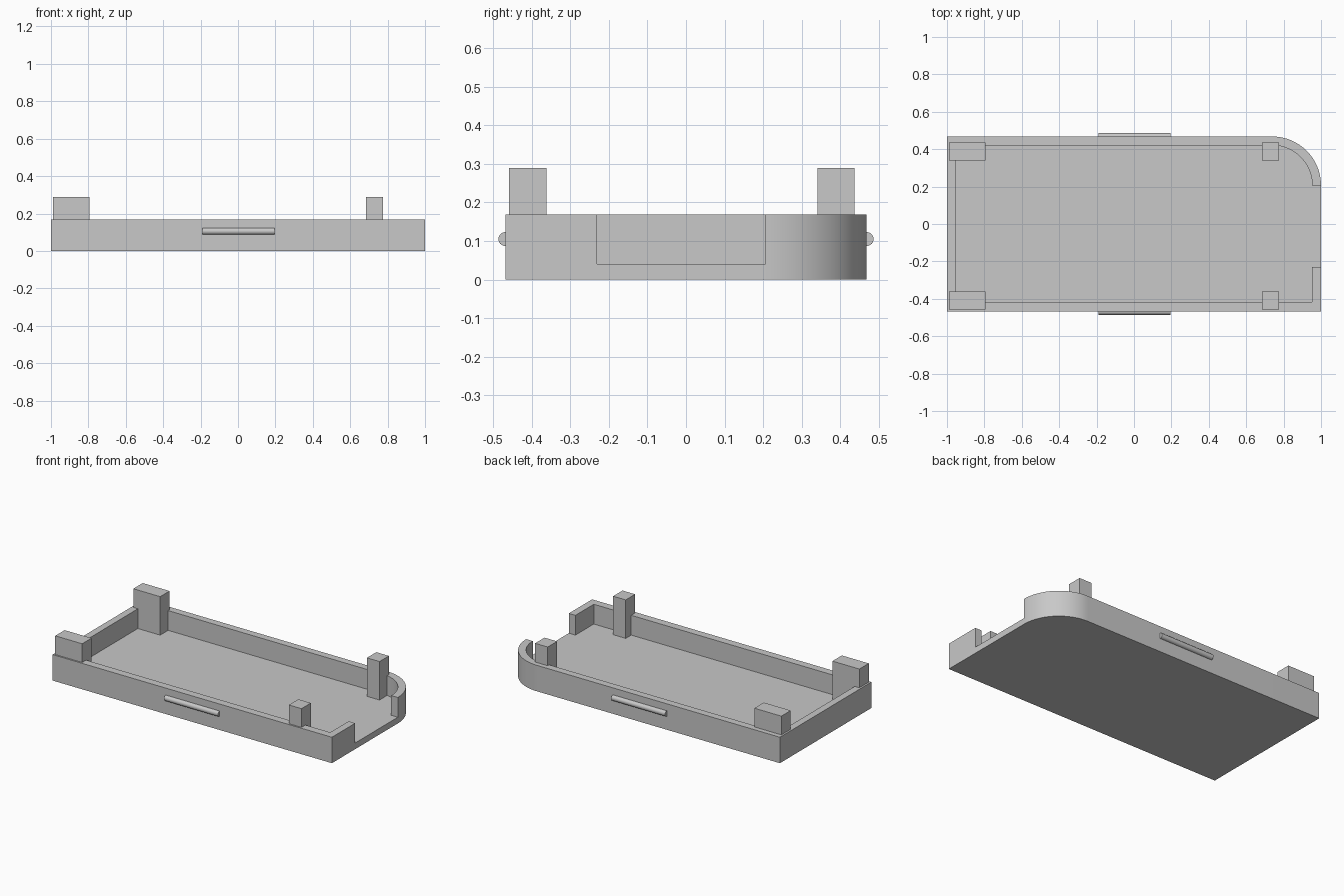
import bpy, bmesh, math

cube = bpy.data.objects.get("Cube")
if cube:
    bpy.data.objects.remove(cube, do_unlink=True)

grey = bpy.data.materials.new("plain grey")
grey.use_nodes = True
colour = (0.58, 0.58, 0.58, 1)
grey.diffuse_color = colour
grey.node_tree.nodes["Principled BSDF"].inputs["Base Color"].default_value = colour


def prism(name, outline, low, high):
    """Extrude a flat outline from one height to another."""
    bm = bmesh.new()
    face = bm.faces.new([bm.verts.new((x, y, low)) for x, y in outline])
    top = bmesh.ops.extrude_face_region(bm, geom=[face])["geom"]
    bmesh.ops.translate(bm, vec=(0, 0, high - low),
                        verts=[v for v in top if isinstance(v, bmesh.types.BMVert)])
    bmesh.ops.recalc_face_normals(bm, faces=bm.faces)
    mesh = bpy.data.meshes.new(name)
    bm.to_mesh(mesh)
    bm.free()
    mesh.materials.append(grey)
    obj = bpy.data.objects.new(name, mesh)
    bpy.context.collection.objects.link(obj)
    return obj


def activate(obj):
    bpy.ops.object.select_all(action="DESELECT")
    obj.select_set(True)
    bpy.context.view_layer.objects.active = obj


def corner(radius, steps=32):
    """Quarter circle around the centre of the rounded corner."""
    angles = [math.pi / 2 * (1 - i / steps) for i in range(steps + 1)]
    return [(cx + radius * math.cos(a), cy + radius * math.sin(a)) for a in angles]


cx, cy = 0.738, 0.206
side, floor, rim, post_top = 0.468, 0.04, 0.168, 0.289

# Tray with one rounded corner
tray = prism("tray", corner(side - cy) + [(1, -side), (-1, -side), (-1, side)], 0, rim)

# Hollow, running out through the open end
hollow = prism("hollow_cutter", corner(0.215) + [
    (1.1, cy), (1.1, -0.23), (0.953, -0.23), (0.953, -0.418),
    (-0.955, -0.418), (-0.955, cy + 0.215)], floor, rim + 0.1)
hollow.hide_render = True
cut = tray.modifiers.new("hollow", "BOOLEAN")
cut.operation, cut.solver, cut.object = "DIFFERENCE", "EXACT", hollow
activate(tray)
bpy.ops.object.modifier_apply(modifier=cut.name)
bpy.data.objects.remove(hollow, do_unlink=True)
bpy.ops.object.shade_smooth_by_angle(angle=math.radians(30))

# Corner posts
for end, x0, x1 in (("right", -0.988, -0.795), ("left", 0.685, 0.775)):
    for place, y0, y1 in (("front", -0.458, -0.362), ("back", 0.34, 0.436)):
        prism(f"{place}_{end}_post", [(x0, y0), (x1, y0), (x1, y1), (x0, y1)],
              floor - 0.02, post_top)

# Rounded catch ridges on the long sides
for place, y in (("front", -side), ("back", side)):
    bpy.ops.mesh.primitive_cylinder_add(vertices=32, radius=0.018, depth=0.386,
                                        location=(0.003, y, 0.105),
                                        rotation=(0, math.pi / 2, 0))
    ridge = bpy.context.object
    ridge.name = f"{place}_catch_ridge"
    ridge.data.materials.append(grey)
    bpy.ops.object.shade_smooth_by_angle(angle=math.radians(30))
